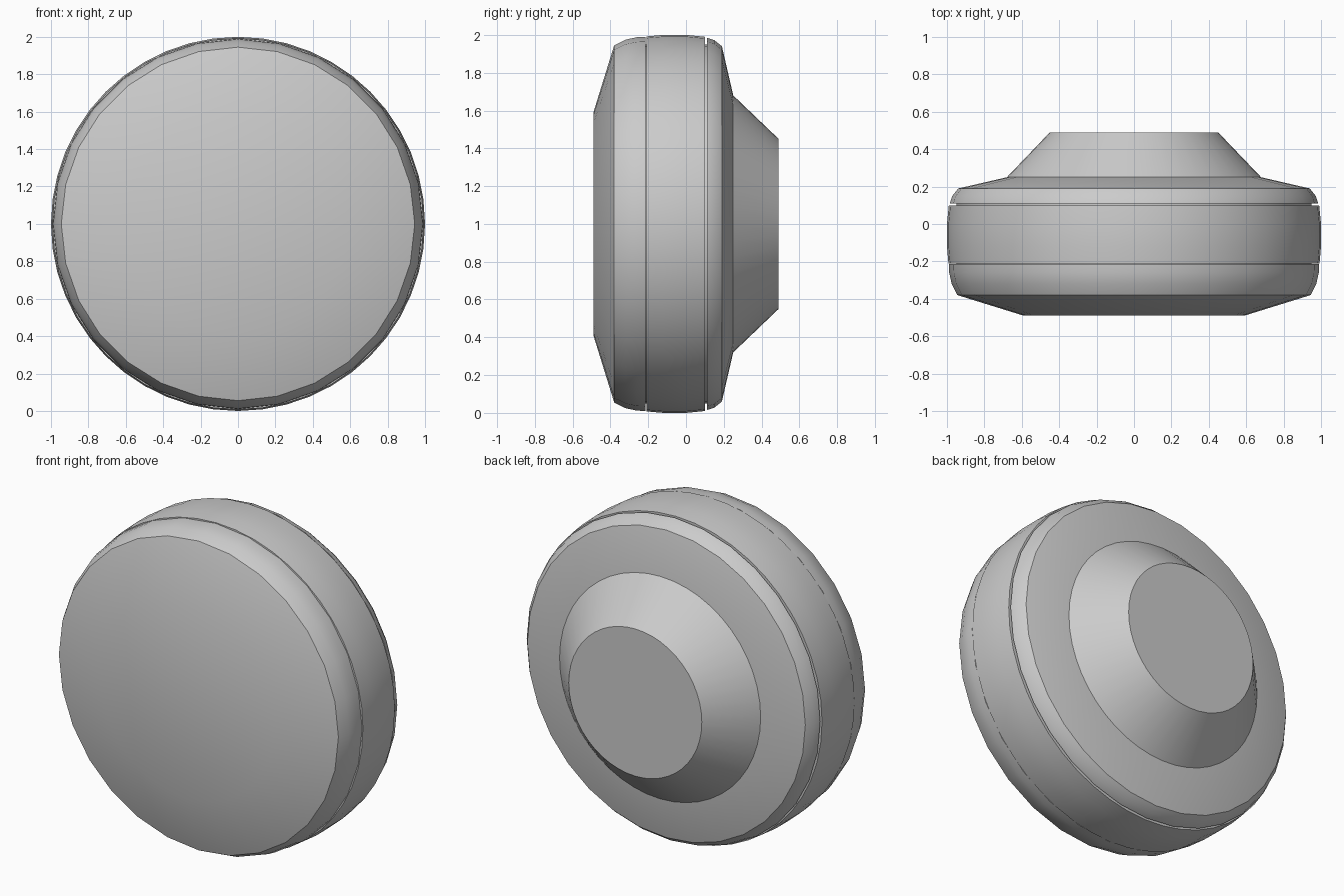
import bpy, bmesh
from math import sin, cos, tau, radians

cube = bpy.data.objects.get("Cube")
if cube:
    bpy.data.objects.remove(cube, do_unlink=True)

grey = bpy.data.materials.new("plain_grey")
grey.use_nodes = True
colour = (0.6, 0.6, 0.6, 1)
grey.diffuse_color = colour
grey.node_tree.nodes["Principled BSDF"].inputs["Base Color"].default_value = colour


def lathe(name, profile, sides, angle=30):
    """Turn (radius, y) points around the front-to-back axis and cap both ends."""
    bm = bmesh.new()
    rings = [[bm.verts.new((r * sin(tau * i / sides), y, 1 + r * cos(tau * i / sides)))
              for i in range(sides)] for r, y in profile]
    for a, b in zip(rings, rings[1:]):
        for i in range(sides):
            j = (i + 1) % sides
            bm.faces.new((a[i], a[j], b[j], b[i]))
    bm.faces.new(rings[0])
    bm.faces.new(rings[-1])
    bmesh.ops.recalc_face_normals(bm, faces=bm.faces)
    mesh = bpy.data.meshes.new(name)
    bm.to_mesh(mesh)
    bm.free()
    mesh.materials.append(grey)
    obj = bpy.data.objects.new(name, mesh)
    bpy.context.collection.objects.link(obj)
    bpy.ops.object.select_all(action="DESELECT")
    obj.select_set(True)
    bpy.context.view_layer.objects.active = obj
    bpy.ops.object.shade_smooth_by_angle(angle=radians(angle))
    return obj


# Front cover: flat disc, shallow bevel and rounded rim
lathe("front_cover", [(0.59, -0.49), (0.945, -0.38), (0.975, -0.32),
                      (0.988, -0.26), (0.99, -0.215)], 28)

# Central band, slightly barrelled
lathe("centre_band", [(0.992, -0.21), (1.0, -0.12), (1.0, 0.0),
                      (0.99, 0.10)], 48)

# Recessed core that fills the thin seams
lathe("seam_core", [(0.95, -0.25), (0.95, 0.15)], 48)

# Rear cover: rounded rim and shallow shoulder
lathe("rear_cover", [(0.985, 0.11), (0.972, 0.15), (0.94, 0.19),
                     (0.68, 0.25)], 32)

# Tapered hub on the back
lathe("rear_hub", [(0.68, 0.25), (0.45, 0.49)], 48)
